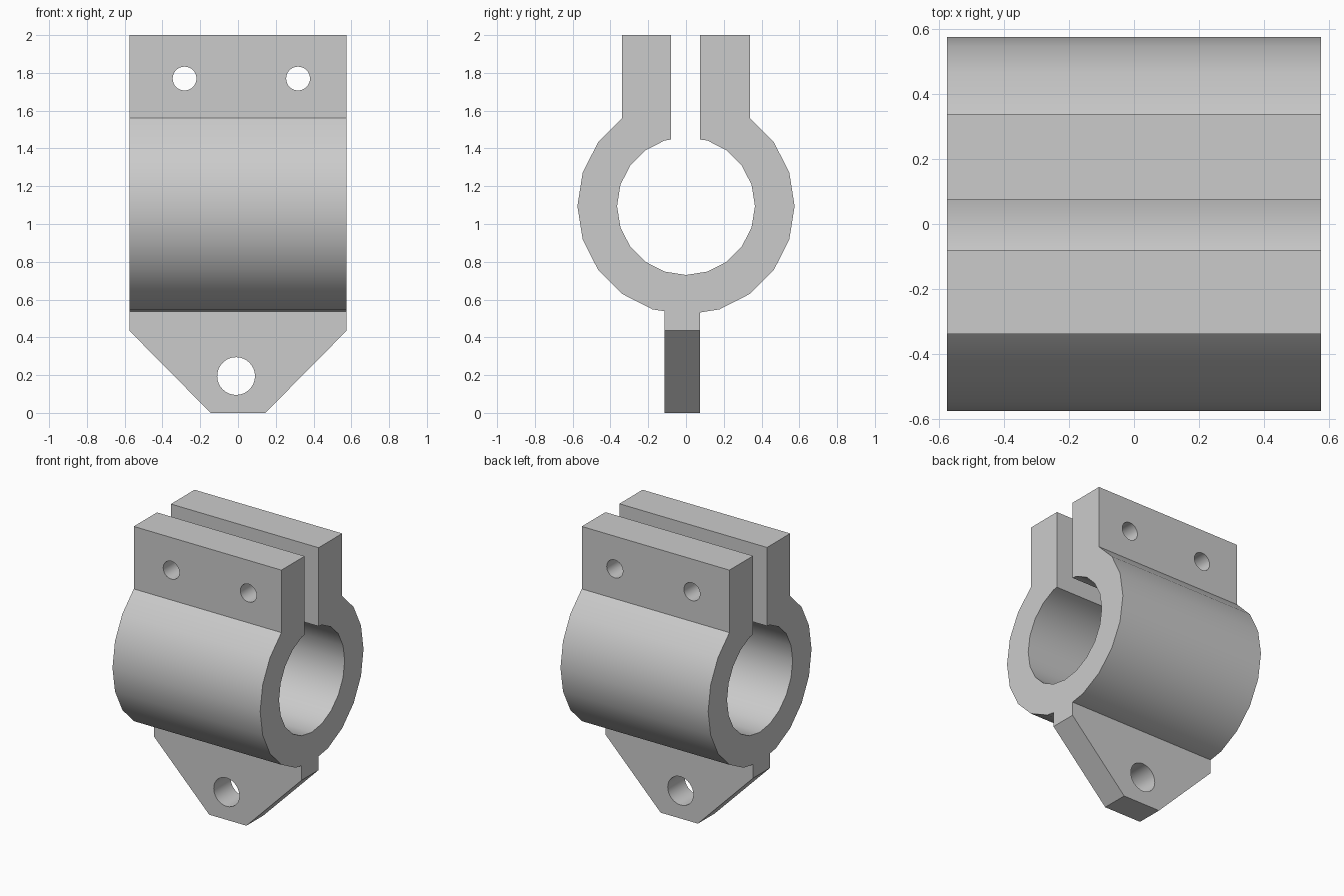
import bpy, bmesh
from math import radians, cos, sin
from mathutils import Vector, Matrix

cube = bpy.data.objects.get("Cube")
if cube:
    bpy.data.objects.remove(cube, do_unlink=True)

grey = bpy.data.materials.new("plain grey")
grey.use_nodes = True
grey.diffuse_color = (0.6, 0.6, 0.6, 1)
grey.node_tree.nodes["Principled BSDF"].inputs["Base Color"].default_value = (0.6, 0.6, 0.6, 1)

HALF = 0.575      # half width, also the outer ring radius
BORE = 0.365      # inner ring radius
CENTRE = 1.095    # ring centre height


def link(name, bm):
    bmesh.ops.recalc_face_normals(bm, faces=bm.faces)
    mesh = bpy.data.meshes.new(name)
    bm.to_mesh(mesh)
    bm.free()
    mesh.materials.append(grey)
    obj = bpy.data.objects.new(name, mesh)
    bpy.context.collection.objects.link(obj)
    return obj


def extrude(name, points, offset):
    """Close a flat outline and extrude it by the offset vector."""
    bm = bmesh.new()
    face = bm.faces.new([bm.verts.new(p) for p in points])
    out = bmesh.ops.extrude_face_region(bm, geom=[face])
    moved = [v for v in out["geom"] if isinstance(v, bmesh.types.BMVert)]
    bmesh.ops.translate(bm, verts=moved, vec=Vector(offset))
    return link(name, bm)


def drill(obj, x, z, radius):
    """Cut a round hole along y."""
    bm = bmesh.new()
    bmesh.ops.create_cone(bm, cap_ends=True, segments=32, radius1=radius, radius2=radius, depth=2,
                          matrix=Matrix.Translation((x, 0, z)) @ Matrix.Rotation(radians(90), 4, "X"))
    cutter = link("hole_cutter", bm)
    cutter.hide_render = True
    mod = obj.modifiers.new("hole", "BOOLEAN")
    mod.operation, mod.solver, mod.object = "DIFFERENCE", "EXACT", cutter
    bpy.context.view_layer.objects.active = obj
    bpy.ops.object.modifier_apply(modifier=mod.name)
    bpy.data.objects.remove(cutter, do_unlink=True)


def arc(radius, start, stop, step):
    return [(-HALF, radius * cos(radians(a)), CENTRE + radius * sin(radians(a)))
            for a in range(start, stop, step)]


# Clamp body: split ring with two upright jaws
left_slot, right_slot, slot_z = 0.075, -0.08, 1.447
outer = arc(HALF, 126, 415, 18)
inner = arc(BORE, 432, 107, -18)
jaw_y = outer[-1][1]
outline = outer + [(-HALF, jaw_y, 2), (-HALF, left_slot, 2), (-HALF, left_slot, slot_z)]
outline += inner + [(-HALF, right_slot, slot_z), (-HALF, right_slot, 2), (-HALF, -jaw_y, 2)]
clamp = extrude("clamp_body", outline, (2 * HALF, 0, 0))
for x in (-0.283, 0.318):
    drill(clamp, x, 1.77, 0.063)

# Tapered mounting plate under the ring
side = [(0.145, 0), (HALF, 0.435), (HALF, 0.54)]
shape = side + [(-x, z) for x, z in reversed(side)]
plate = extrude("mounting_plate", [(x, -0.113, z) for x, z in shape], (0, 0.188, 0))
drill(plate, -0.01, 0.195, 0.1)

# Smooth the round walls, keep corners sharp
bpy.ops.object.select_all(action="DESELECT")
for obj in (clamp, plate):
    obj.select_set(True)
    bpy.context.view_layer.objects.active = obj
bpy.ops.object.shade_smooth_by_angle(angle=radians(30))
